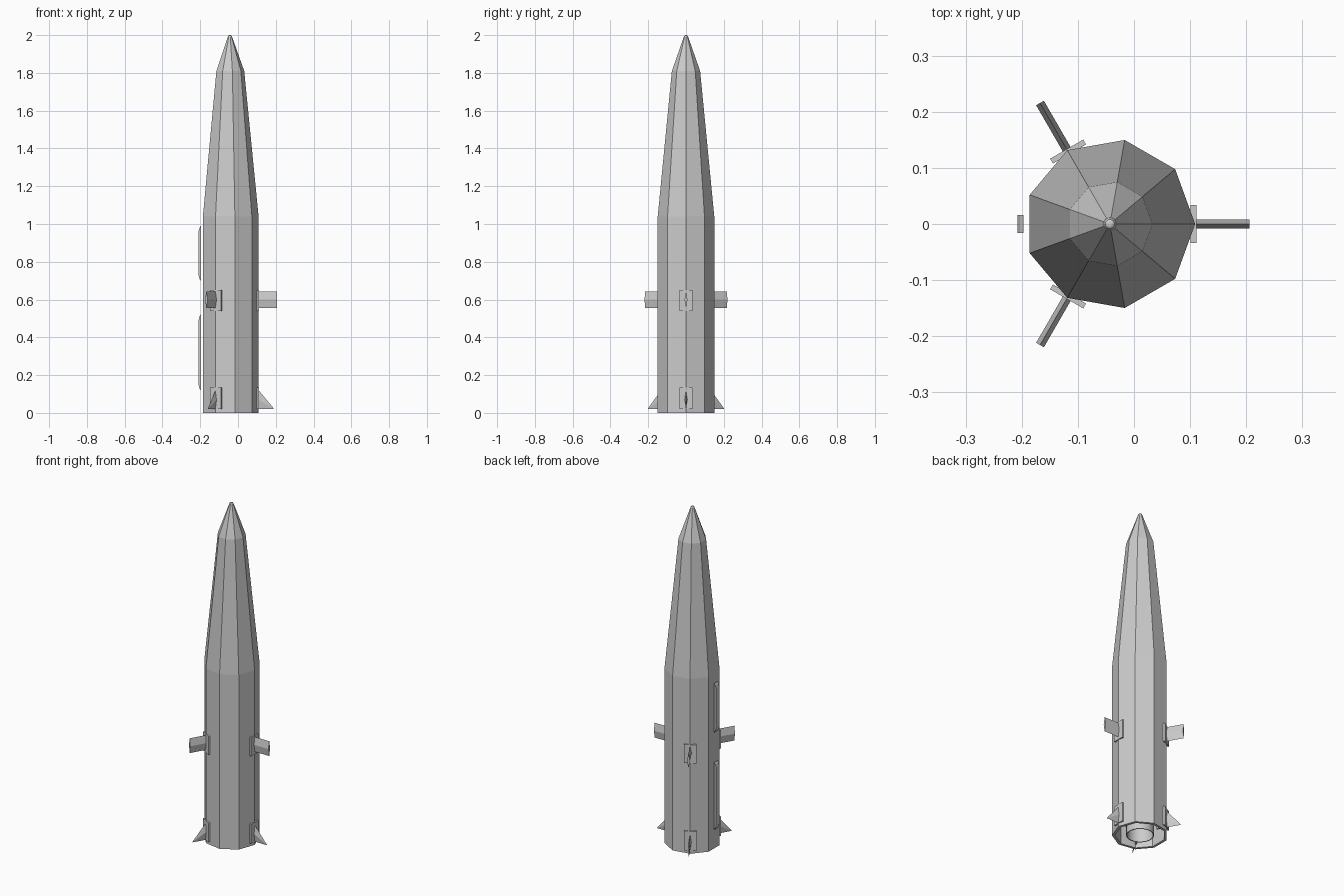
import bpy, bmesh, math
from mathutils import Matrix, Vector

if "Cube" in bpy.data.objects:
    bpy.data.objects.remove(bpy.data.objects["Cube"], do_unlink=True)

AXIS_X = -0.043      # body axis, offset because only one side carries the ducts
SIDES = 9

grey = bpy.data.materials.new("light_grey_metal")
grey.use_nodes = True
colour = (0.6, 0.6, 0.6, 1)
grey.diffuse_color = colour
grey.node_tree.nodes["Principled BSDF"].inputs["Base Color"].default_value = colour


def finish(name, bm, turn=0.0, smooth=False):
    """Turn the mesh round the body axis and link it as an object."""
    bmesh.ops.recalc_face_normals(bm, faces=bm.faces)
    bm.transform(Matrix.Translation((AXIS_X, 0, 0)) @ Matrix.Rotation(turn, 4, 'Z'))
    mesh = bpy.data.meshes.new(name)
    bm.to_mesh(mesh)
    bm.free()
    mesh.materials.append(grey)
    for face in mesh.polygons:
        face.use_smooth = smooth
    obj = bpy.data.objects.new(name, mesh)
    bpy.context.collection.objects.link(obj)
    return obj


def loft(bm, rings, closed=False):
    """Bridge successive rings of points; cap the ends unless closed."""
    rows = [[bm.verts.new(p) for p in ring] for ring in rings]
    pairs = list(zip(rows, rows[1:]))
    if closed:
        pairs.append((rows[-1], rows[0]))
    else:
        bm.faces.new(rows[0])
        bm.faces.new(rows[-1])
    for a, b in pairs:
        for i in range(len(a)):
            j = (i + 1) % len(a)
            bm.faces.new((a[i], a[j], b[j], b[i]))


def ring(radius, z, sides):
    return [Vector((radius * math.cos(math.tau * i / sides),
                    radius * math.sin(math.tau * i / sides), z)) for i in range(sides)]


def lathe(name, profile, sides, closed=False):
    bm = bmesh.new()
    loft(bm, [ring(r, z, sides) for r, z in profile], closed)
    return finish(name, bm)


def diamond(r, low, high, half):
    """Fin cross-section at distance r from the axis."""
    mid = (low + high) / 2
    return [(r, 0, low), (r, half, mid), (r, 0, high), (r, -half, mid)]


def fin(name, sections, turn):
    bm = bmesh.new()
    loft(bm, [diamond(*s) for s in sections])
    finish(name, bm, turn)


def box(name, r0, r1, half, low, high, turn):
    bm = bmesh.new()
    loft(bm, [[(r, -half, low), (r, half, low), (r, half, high), (r, -half, high)]
              for r in (r0, r1)])
    finish(name, bm, turn)


# Faceted body with tapered nose and a recessed, hollow tail
lathe("body", [(0.136, 0.16), (0.136, 0), (0.152, 0), (0.152, 1.04),
               (0.076, 1.81), (0.012, 1.99)], SIDES)

# Small rounded tip
lathe("nose_tip", [(0.011, 1.985), (0.011, 1.992), (0.008, 1.998), (0.004, 2.0)], 16)

# Open exhaust tube inside the tail
nozzle = lathe("exhaust_nozzle", [(0.075, 0.16), (0.075, 0.0), (0.07, 0.0), (0.07, 0.16)],
               32, closed=True)
for face in nozzle.data.polygons:
    face.use_smooth = abs(face.normal.z) < 0.5
for edge in nozzle.data.edges:
    a, b = (nozzle.data.vertices[i].co for i in edge.vertices)
    edge.use_edge_sharp = abs(a.z - b.z) < 0.001

# Three sets of fins, each on a body corner
for n in range(3):
    turn = math.tau * n / 3
    box(f"wing_mount_{n + 1}", 0.144, 0.154, 0.034, 0.54, 0.65, turn)
    fin(f"wing_{n + 1}", [(0.144, 0.555, 0.643, 0.008), (0.249, 0.555, 0.643, 0.008)], turn)
    box(f"tail_fin_mount_{n + 1}", 0.144, 0.154, 0.034, 0.02, 0.135, turn)
    fin(f"tail_fin_{n + 1}", [(0.144, 0.02, 0.13, 0.008), (0.232, 0.02, 0.024, 0.001)], turn)
    box(f"tail_fin_shaft_{n + 1}", 0.095, 0.146, 0.004, 0.02, 0.04, turn)

# Two slim ducts standing just off the flat side, with sloped ends
for name, low, high in (("lower_duct", 0.12, 0.52), ("upper_duct", 0.7, 0.99)):
    bm = bmesh.new()
    side = [(-0.154, low), (-0.16, low + 0.008), (-0.165, low + 0.025),
            (-0.165, high - 0.025), (-0.16, high - 0.008), (-0.154, high)]
    loft(bm, [[(x, y, z) for x, z in side] for y in (-0.016, 0.016)])
    finish(name, bm)
